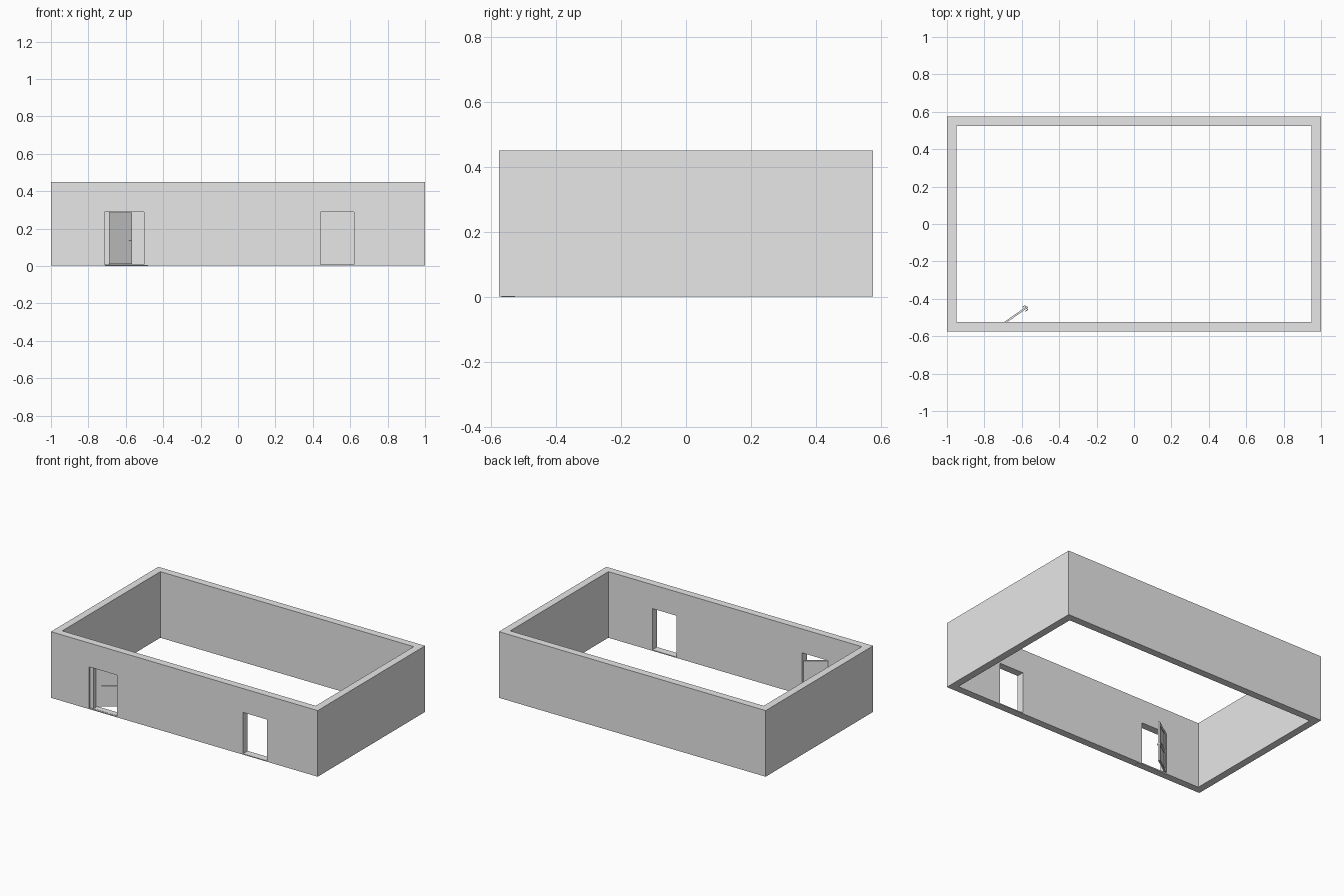
import bpy, bmesh, math
from mathutils import Matrix, Vector

cube = bpy.data.objects.get("Cube")
if cube:
    bpy.data.objects.remove(cube, do_unlink=True)

GREY = (0.8, 0.8, 0.8, 1)
mat = bpy.data.materials.new("plain grey")
mat.use_nodes = True
mat.diffuse_color = GREY
mat.node_tree.nodes["Principled BSDF"].inputs["Base Color"].default_value = GREY


def add_box(bm, x, y, z):
    """Box spanning the (low, high) pairs x, y and z."""
    size = Vector([b - a for a, b in (x, y, z)])
    mid = Vector([(a + b) / 2 for a, b in (x, y, z)])
    bmesh.ops.create_cube(bm, size=1, matrix=Matrix.Translation(mid) @ Matrix.Diagonal(size.to_4d()))


def make(name, boxes, matrix=Matrix()):
    bm = bmesh.new()
    for b in boxes:
        add_box(bm, *b)
    mesh = bpy.data.meshes.new(name)
    bm.to_mesh(mesh)
    bm.free()
    mesh.materials.append(mat)
    obj = bpy.data.objects.new(name, mesh)
    obj.matrix_world = matrix
    bpy.context.collection.objects.link(obj)
    return obj


# Walls: a solid block with the room and two doorways cut out
W, D, H, T, BASE = 1.0, 0.575, 0.45, 0.05, 0.002
walls = make("walls", [((-W, W), (-D, D), (BASE, H))])
doorway_z = (0.008, 0.288)
cuts = {
    "room_cutter": ((T - W, W - T), (T - D, D - T), (-0.1, 0.6)),
    "left_doorway_cutter": ((0.44, 0.62), (-0.6, -0.5), doorway_z),
    "right_doorway_cutter": ((-0.713, -0.503), (-0.6, -0.5), doorway_z),
}
for name, box in cuts.items():
    cutter = make(name, [box])
    cutter.hide_render = True
    mod = walls.modifiers.new(name, 'BOOLEAN')
    mod.operation, mod.solver, mod.object = 'DIFFERENCE', 'EXACT', cutter
    bpy.context.view_layer.objects.active = walls
    bpy.ops.object.modifier_apply(modifier=mod.name)
    bpy.data.objects.remove(cutter, do_unlink=True)

# Door frame: threshold, hinge jamb and door stop
make("threshold", [((-0.711, -0.481), (-0.566, -0.526), (0, 0.009))])
make("door_jamb", [((-0.713, -0.695), (-0.566, -0.526), (0.008, 0.288)),
                   ((-0.695, -0.686), (-0.566, -0.54), (0.008, 0.288))])

# Door, standing ajar: two stiles, three rails and two thin panels
swing = Matrix.Translation((-0.694, -0.53, 0)) @ Matrix.Rotation(math.radians(35), 4, 'Z')
L, t = 0.152, 0.005
low, high = 0.01, 0.285
rails = ((low, 0.022), (0.128, 0.15), (0.262, high))
boxes = [((0, 0.035), (-t, t), (low, high)), ((L - 0.022, L), (-t, t), (low, high))]
boxes += [((0.035, L - 0.022), (-t, t), r) for r in rails]
boxes += [((0.035, L - 0.022), (-0.0015, 0.0015), (a[1], b[0])) for a, b in zip(rails, rails[1:])]
make("door", boxes, swing)

# Lever handles on both faces
handles = []
for s in (-1, 1):
    stem = tuple(sorted((s * t, s * 0.014)))
    lever = tuple(sorted((s * 0.011, s * 0.015)))
    handles += [((L - 0.01, L - 0.006), stem, (0.133, 0.137)),
                ((L - 0.024, L - 0.006), lever, (0.133, 0.137))]
make("door_handles", handles, swing)
